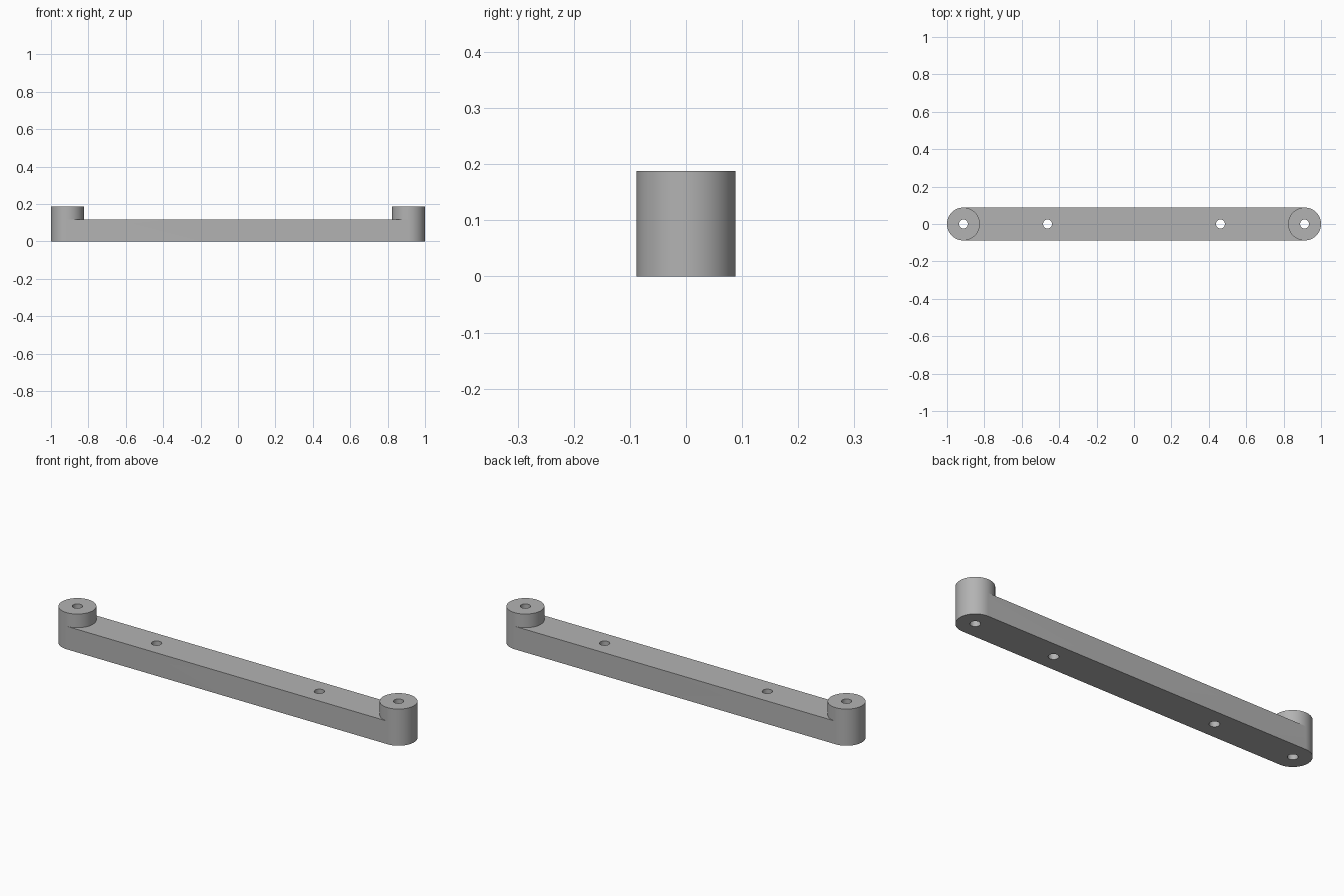
import bpy
import bmesh
from math import sin, cos, pi

RADIUS = 0.088        # rounded ends and bosses
END_X = 1 - RADIUS    # boss centres
BAR_TOP = 0.118
BOSS_TOP = 0.188
HOLE_RADIUS = 0.024
INNER_HOLE_X = 0.462
STEPS = 48            # segments per half circle

cube = bpy.data.objects.get("Cube")
if cube:
    bpy.data.objects.remove(cube, do_unlink=True)

grey = bpy.data.materials.new("plain_grey")
grey.use_nodes = True
colour = (0.45, 0.45, 0.45, 1)
grey.diffuse_color = colour
grey.node_tree.nodes["Principled BSDF"].inputs["Base Color"].default_value = colour


def arc(cx, start, end, radius=RADIUS, steps=STEPS):
    angles = [start + (end - start) * i / steps for i in range(steps + 1)]
    return [(cx + radius * cos(a), radius * sin(a)) for a in angles]


def prism(name, outline, bottom, top):
    """Extrude a counter-clockwise outline from bottom to top."""
    bm = bmesh.new()
    face = bm.faces.new([bm.verts.new((x, y, bottom)) for x, y in outline])
    result = bmesh.ops.extrude_face_region(bm, geom=[face])
    raised = [v for v in result["geom"] if isinstance(v, bmesh.types.BMVert)]
    bmesh.ops.translate(bm, verts=raised, vec=(0, 0, top - bottom))
    if not any(f is face for f in bm.faces):
        bm.faces.new([v for v in bm.verts if v not in raised])
    bmesh.ops.recalc_face_normals(bm, faces=bm.faces)
    mesh = bpy.data.meshes.new(name)
    bm.to_mesh(mesh)
    bm.free()
    mesh.materials.append(grey)
    obj = bpy.data.objects.new(name, mesh)
    bpy.context.collection.objects.link(obj)
    return obj


def cut(target, cutter):
    cutter.hide_render = True
    mod = target.modifiers.new("cut", "BOOLEAN")
    mod.operation = "DIFFERENCE"
    mod.solver = "EXACT"
    mod.object = cutter
    bpy.context.view_layer.objects.active = target
    bpy.ops.object.modifier_apply(modifier=mod.name)
    bpy.data.objects.remove(cutter, do_unlink=True)


# Bar with round ends, full boss height
bar = prism("mounting_bar",
            arc(END_X, -pi / 2, pi / 2) + arc(-END_X, pi / 2, 3 * pi / 2),
            0, BOSS_TOP)

# Lower the span between the two round bosses
wide = 2 * RADIUS
span = ([(-END_X, -wide), (END_X, -wide)]
        + arc(END_X, 3 * pi / 2, pi / 2)
        + [(END_X, wide), (-END_X, wide)]
        + arc(-END_X, pi / 2, -pi / 2))
cut(bar, prism("span_cutter", span, BAR_TOP, 2 * BOSS_TOP))

# Screw holes right through
for x in (-END_X, -INNER_HOLE_X, INNER_HOLE_X, END_X):
    circle = arc(x, 0, 2 * pi, HOLE_RADIUS, 32)[:-1]
    cut(bar, prism("hole_cutter", circle, -BAR_TOP, 2 * BOSS_TOP))

bpy.ops.object.select_all(action="DESELECT")
bar.select_set(True)
bpy.context.view_layer.objects.active = bar
bpy.ops.object.shade_smooth_by_angle(angle=pi / 6)
